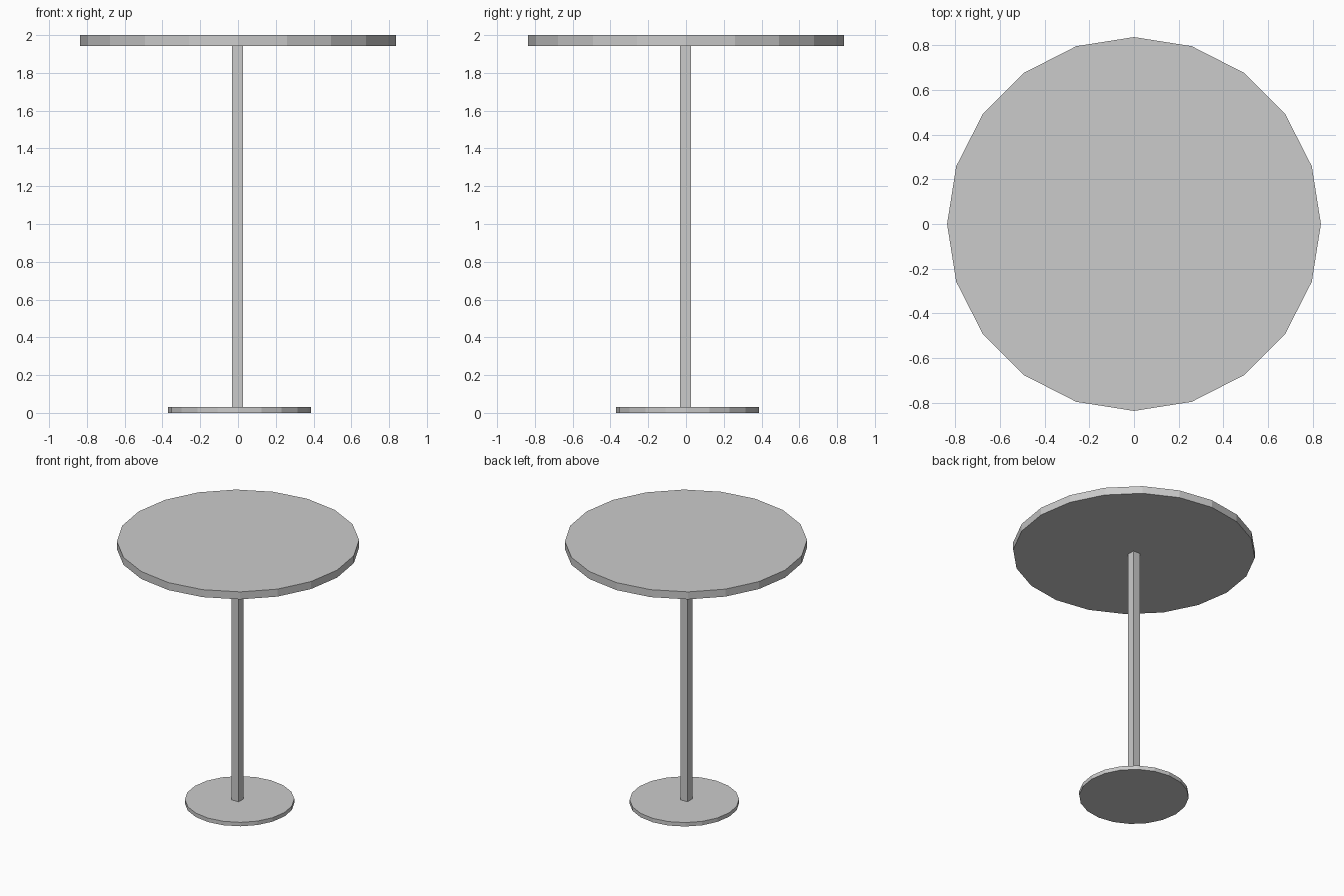
import bpy

if "Cube" in bpy.data.objects:
    bpy.data.objects.remove(bpy.data.objects["Cube"])


def disc(name, radius, z0, z1, x=0.0, y=0.0):
    """Flat-shaded 20-sided disc between two heights."""
    bpy.ops.mesh.primitive_cylinder_add(
        vertices=20, radius=radius, depth=z1 - z0,
        location=(x, y, (z0 + z1) / 2))
    bpy.context.object.name = name


# Round top and slightly offset foot plate
disc("table_top", 0.836, 1.943, 2.0)
disc("base_plate", 0.378, 0.0, 0.03, 0.008, 0.008)

# Square central post
bpy.ops.mesh.primitive_cube_add(size=1, location=(-0.002, -0.002, (0.03 + 1.943) / 2))
post = bpy.context.object
post.name = "post"
post.scale = (0.058, 0.058, 1.943 - 0.03)
bpy.ops.object.transform_apply(location=False, rotation=False, scale=True)
